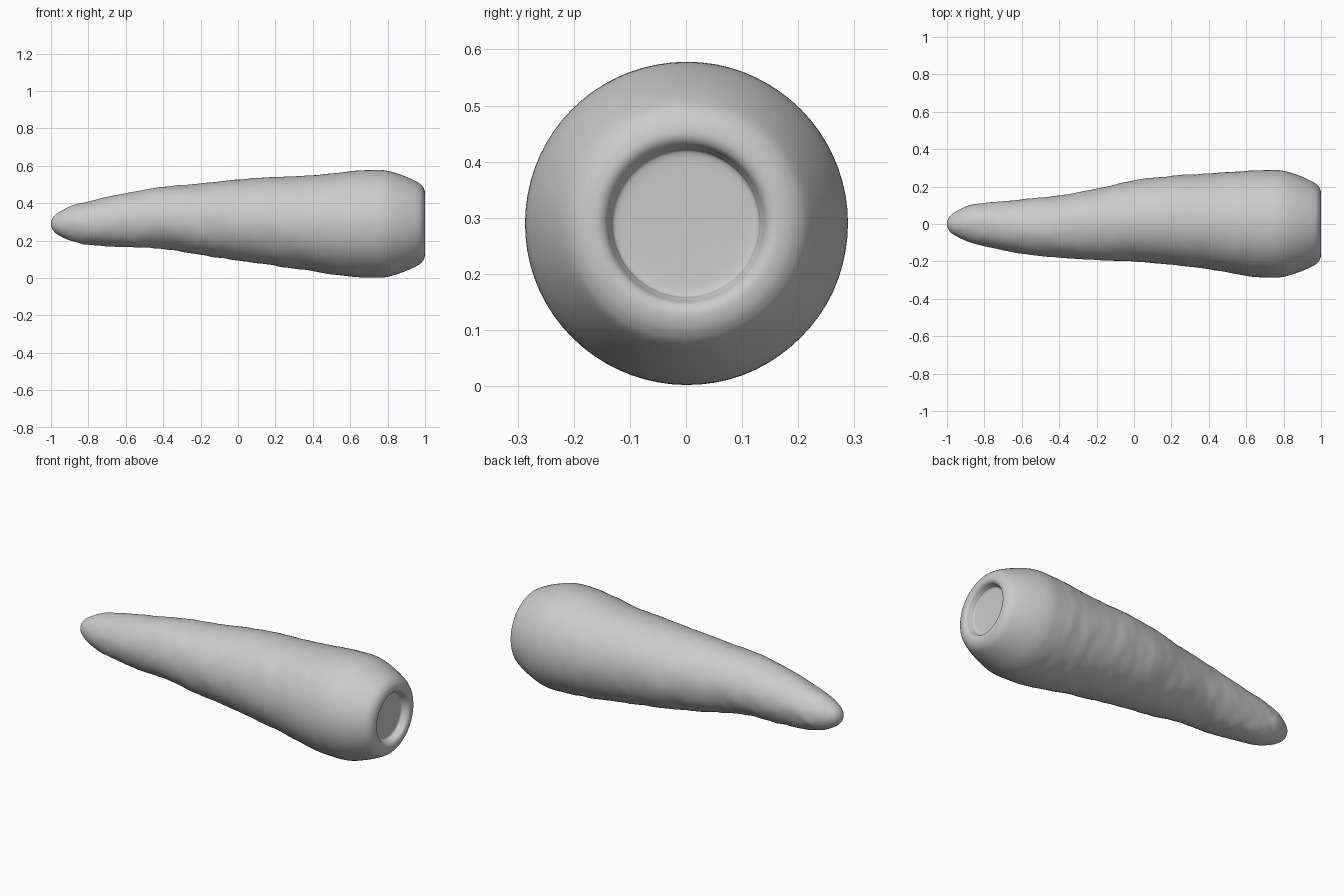
import bpy, bmesh, math
from mathutils import Vector, noise

if "Cube" in bpy.data.objects:
    bpy.data.objects.remove(bpy.data.objects["Cube"])

# Stations along the root: x, radius, centre y, centre z
STATIONS = [
    (-1.00, 0.000, 0.000, 0.290), (-0.985, 0.040, 0.000, 0.290),
    (-0.94, 0.072, 0.001, 0.290), (-0.88, 0.098, 0.002, 0.292),
    (-0.80, 0.116, -0.002, 0.294), (-0.60, 0.145, -0.014, 0.309),
    (-0.40, 0.166, -0.014, 0.322), (-0.20, 0.191, -0.002, 0.315),
    (0.00, 0.216, 0.016, 0.310), (0.20, 0.238, 0.020, 0.303),
    (0.40, 0.256, 0.014, 0.293), (0.60, 0.281, 0.004, 0.289),
    (0.70, 0.287, 0.001, 0.290), (0.79, 0.285, 0.001, 0.290),
    (0.88, 0.259, 0.001, 0.290), (0.96, 0.223, 0.000, 0.290),
    (0.99, 0.196, 0.000, 0.290), (1.00, 0.165, 0.000, 0.290),
    (0.993, 0.145, 0.000, 0.290), (0.972, 0.134, 0.000, 0.290),
    (0.958, 0.122, 0.000, 0.290), (0.955, 0.060, 0.000, 0.290),
]
SIDES, STEPS = 72, 8


def spline(points, steps):
    """Catmull-Rom samples through the stations, rounded at the tip."""
    pts = [Vector(p) for p in points]
    first = pts[1].copy()
    first[1] = -first[1]
    pts = [first] + pts + [pts[-1]]
    out = []
    for i in range(1, len(pts) - 2):
        a, b, c, d = pts[i - 1:i + 3]
        for k in range(steps):
            t = k / steps
            out.append(0.5 * (2 * b + (c - a) * t + (2 * a - 5 * b + 4 * c - d) * t**2
                              + (3 * b - a - 3 * c + d) * t**3))
    return out + [pts[-1]]


def wrinkle(x, a, r):
    """Shallow growth rings that fade towards the crown and tip."""
    fade = max(0.0, min(1.0, (0.8 - x) / 0.2, (x + 1) / 0.15))
    p = Vector((x * 9, math.cos(a) * 1.3, math.sin(a) * 1.3))
    q = Vector((x * 20, math.cos(a) * 2, math.sin(a) * 2 + 7))
    under = 0.5 + 0.5 * max(0, math.cos(a + 0.9))
    return fade * under * (0.005 * noise.noise(p) + 0.004 * noise.noise(q))


# Carrot-like root body with recessed crown
bm = bmesh.new()
rings = []
samples = spline(STATIONS, STEPS)
for x, r, cy, cz in samples[1:]:
    ring = []
    for j in range(SIDES):
        a = 2 * math.pi * j / SIDES
        rr = r + (wrinkle(x, a, r) if r > 0.03 else 0)
        ring.append(bm.verts.new((min(x, 1.0), cy + rr * math.cos(a), cz + rr * math.sin(a))))
    rings.append(ring)
tip = bm.verts.new((-1, 0, 0.29))
floor = bm.verts.new((0.955, 0, 0.29))
for j in range(SIDES):
    k = (j + 1) % SIDES
    bm.faces.new((tip, rings[0][k], rings[0][j]))
    bm.faces.new((floor, rings[-1][j], rings[-1][k]))
    for p, q in zip(rings, rings[1:]):
        bm.faces.new((p[j], p[k], q[k], q[j]))
bmesh.ops.recalc_face_normals(bm, faces=bm.faces)
for f in bm.faces:
    f.smooth = True
mesh = bpy.data.meshes.new("root_body")
bm.to_mesh(mesh)
bm.free()
body = bpy.data.objects.new("root_body", mesh)
bpy.context.collection.objects.link(body)
